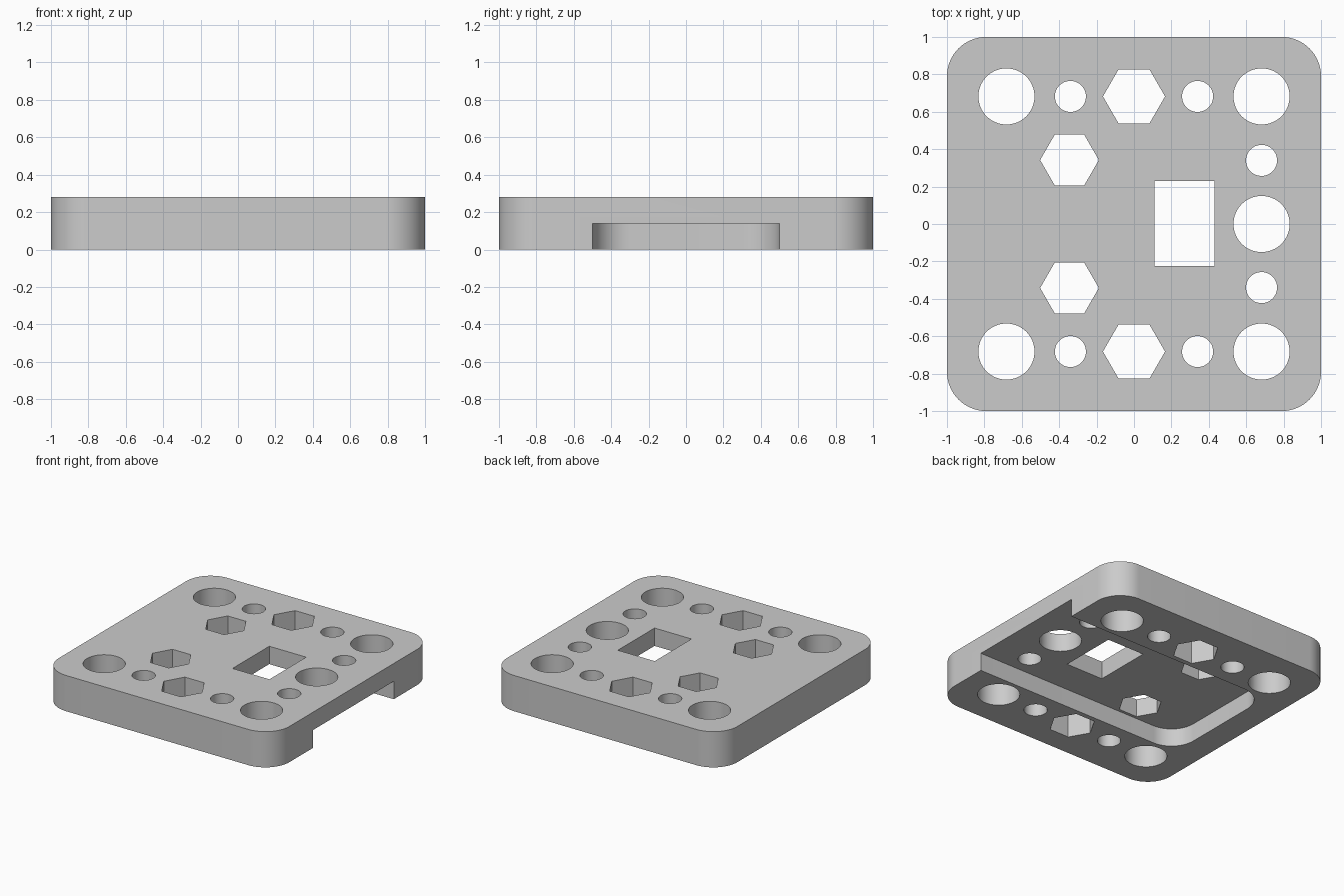
import bpy, bmesh, math

cube = bpy.data.objects.get("Cube")
if cube:
    bpy.data.objects.remove(cube, do_unlink=True)

HEIGHT = 0.28
SLOT_HEIGHT = 0.14
CORNER = 0.21

grey = bpy.data.materials.new("light grey")
grey.use_nodes = True
colour = (0.6, 0.6, 0.6, 1)
grey.diffuse_color = colour
grey.node_tree.nodes["Principled BSDF"].inputs["Base Color"].default_value = colour


def ring(x, y, radius, sides):
    """Regular polygon outline with a corner on the x axis."""
    step = math.tau / sides
    return [(x + radius * math.cos(i * step), y + radius * math.sin(i * step))
            for i in range(sides)]


def rounded(x0, x1, y0, y1, radius, steps=16):
    """Rectangle outline with rounded corners."""
    centres = [(x1 - radius, y1 - radius), (x0 + radius, y1 - radius),
               (x0 + radius, y0 + radius), (x1 - radius, y0 + radius)]
    points = []
    for quarter, (cx, cy) in enumerate(centres):
        for i in range(steps + 1):
            a = (quarter + i / steps) * math.pi / 2
            points.append((cx + radius * math.cos(a), cy + radius * math.sin(a)))
    return points


def prisms(name, outlines, z0, z1):
    """One object of upright prisms over the given outlines."""
    bm = bmesh.new()
    for outline in outlines:
        low = [bm.verts.new((x, y, z0)) for x, y in outline]
        high = [bm.verts.new((x, y, z1)) for x, y in outline]
        bm.faces.new(low[::-1])
        bm.faces.new(high)
        for i in range(len(low)):
            j = (i + 1) % len(low)
            bm.faces.new((low[i], low[j], high[j], high[i]))
    mesh = bpy.data.meshes.new(name)
    bm.to_mesh(mesh)
    bm.free()
    mesh.materials.append(grey)
    obj = bpy.data.objects.new(name, mesh)
    bpy.context.collection.objects.link(obj)
    return obj


# Plate with rounded corners
plate = prisms("mounting_plate", [rounded(-1, 1, -1, 1, CORNER)], 0, HEIGHT)

# Channel under the plate, open on the left edge
slot = prisms("channel_cutter", [rounded(-0.8, 1.5, -0.5, 0.5, 0.2)], -0.1, SLOT_HEIGHT)

# Through holes: round, hexagonal and one rectangular window
FAR, NEAR = 0.682, 0.34
holes = [ring(FAR, 0, 0.15, 64),
         [(0.11, -0.225), (0.43, -0.225), (0.43, 0.23), (0.11, 0.23)]]
for side in (-1, 1):
    for end in (-1, 1):
        holes.append(ring(end * FAR, side * FAR, 0.15, 64))
        holes.append(ring(end * NEAR, side * FAR, 0.083, 48))
    holes.append(ring(FAR, side * NEAR, 0.083, 48))
    holes.append(ring(0, side * FAR, 0.166, 6))
    holes.append(ring(-0.345, side * 0.342, 0.157, 6))
hole_cutter = prisms("hole_cutter", holes, -0.1, HEIGHT + 0.1)

# Cut the channel, then the holes
bpy.ops.object.select_all(action="DESELECT")
bpy.context.view_layer.objects.active = plate
plate.select_set(True)
for cutter in (slot, hole_cutter):
    cutter.hide_render = True
    mod = plate.modifiers.new(cutter.name, "BOOLEAN")
    mod.operation = "DIFFERENCE"
    mod.solver = "EXACT"
    mod.object = cutter
    bpy.ops.object.modifier_apply(modifier=mod.name)
    bpy.data.objects.remove(cutter, do_unlink=True)

bpy.ops.object.shade_smooth_by_angle(angle=math.radians(30))
